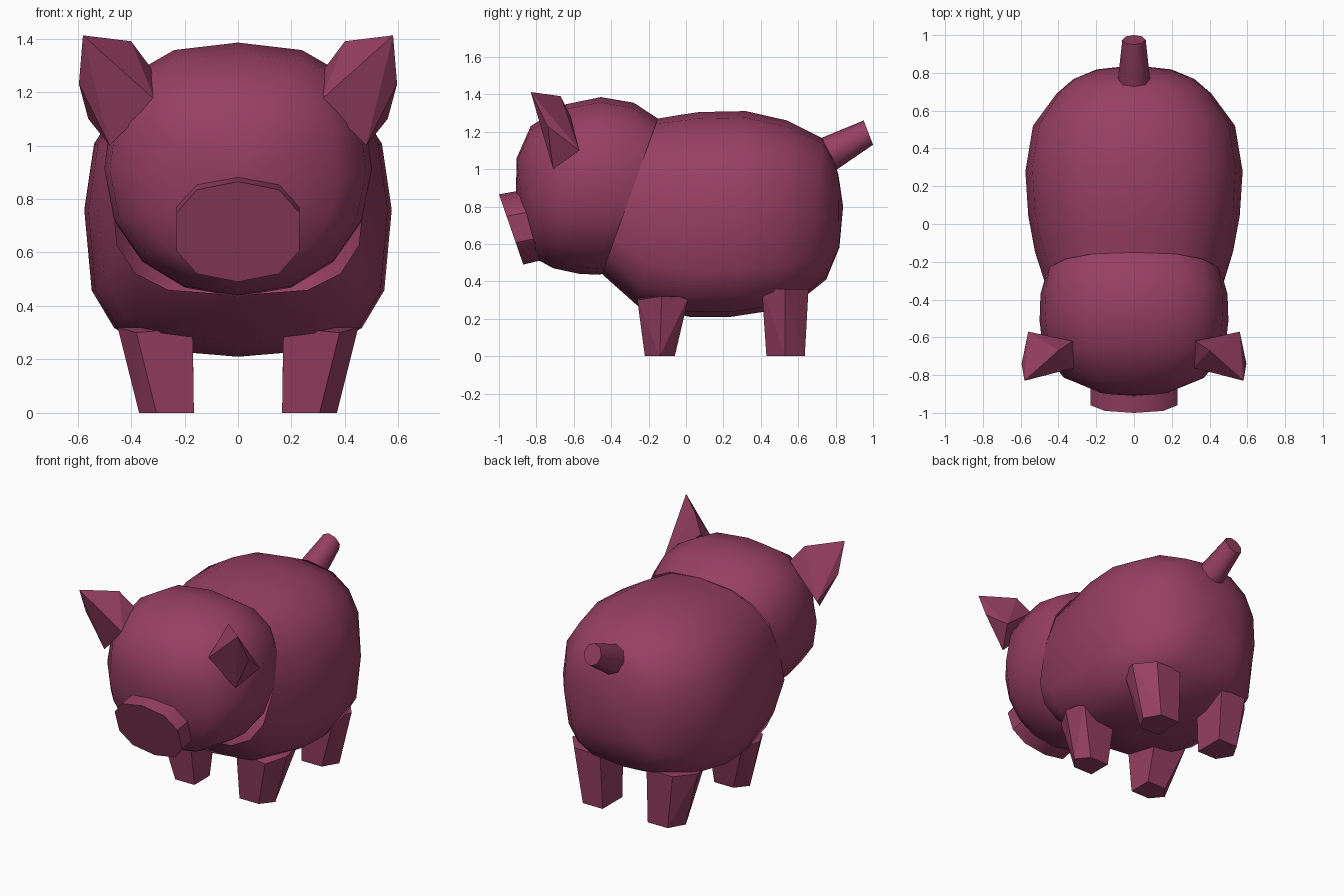
import bpy, bmesh, math

if "Cube" in bpy.data.objects:
    bpy.data.objects.remove(bpy.data.objects["Cube"])

mat = bpy.data.materials.new("dark_pink")
mat.diffuse_color = (0.31, 0.05, 0.122, 1)
mat.use_nodes = True
mat.node_tree.nodes["Principled BSDF"].inputs["Base Color"].default_value = mat.diffuse_color


def finish(name, bm, angle=None):
    bmesh.ops.recalc_face_normals(bm, faces=bm.faces)
    me = bpy.data.meshes.new(name)
    bm.to_mesh(me)
    bm.free()
    me.materials.append(mat)
    ob = bpy.data.objects.new(name, me)
    bpy.context.collection.objects.link(ob)
    if angle:
        bpy.ops.object.select_all(action='DESELECT')
        ob.select_set(True)
        bpy.context.view_layer.objects.active = ob
        bpy.ops.object.shade_smooth_by_angle(angle=math.radians(angle))
    return ob


def power(v, n):
    return math.copysign(abs(v) ** (2 / n), v)


def loft(name, rings, sides, n_top=2.0, n_bot=2.0, tip=None, cap_start=False, angle=None):
    """Skin tilted rounded rings, each (top y, top z, bottom y, bottom z, half width)."""
    bm = bmesh.new()
    loops = []
    for ty, tz, by, bz, w in rings:
        loop = []
        for i in range(sides):
            a = math.pi / 2 + i * math.tau / sides
            s, c = math.sin(a), math.cos(a)
            n = n_top if s > 0 else n_bot
            x = w * power(c, n) if abs(c) > 1e-6 else 0
            t = 0.5 + 0.5 * (power(s, n) if abs(s) > 1e-6 else 0)
            loop.append(bm.verts.new((x, by + (ty - by) * t, bz + (tz - bz) * t)))
        loops.append(loop)
    for a, b in zip(loops, loops[1:]):
        for i in range(sides):
            j = (i + 1) % sides
            bm.faces.new((a[i], a[j], b[j], b[i]))
    if tip:
        v = bm.verts.new((0, *tip))
        for i in range(sides):
            bm.faces.new((loops[-1][i], loops[-1][(i + 1) % sides], v))
    else:
        bm.faces.new(loops[-1])
    if cap_start:
        bm.faces.new(loops[0])
    return finish(name, bm, angle)


def hull(name, points, side):
    bm = bmesh.new()
    for x, y, z in points:
        bm.verts.new((x * side, y, z))
    bmesh.ops.convex_hull(bm, input=bm.verts)
    bmesh.ops.dissolve_limit(bm, angle_limit=math.radians(4), verts=bm.verts, edges=bm.edges)
    return finish(name, bm)


# Body and head share the slanted neck ring
neck = (-.15, 1.27, -.45, .44, .475)
loft("body", [neck,
              (-.03, 1.29, -.26, .27, .525),
              (.07, 1.305, .02, .21, .56),
              (.32, 1.31, .24, .21, .575),
              (.54, 1.26, .50, .25, .535),
              (.73, 1.165, .65, .33, .41),
              (.785, 1.07, .75, .41, .32),
              (.815, .97, .82, .58, .20)],
     16, 2.4, 3.2, tip=(.84, .80), angle=40)
loft("head", [neck,
              (-.28, 1.355, -.46, .435, .495),
              (-.455, 1.385, -.57, .44, .50),
              (-.65, 1.345, -.71, .47, .48),
              (-.83, 1.23, -.80, .52, .37),
              (-.905, 1.06, -.86, .66, .19)],
     16, 2.6, 2.1, tip=(-.91, .86), angle=50)

# Snout and tail
loft("snout", [(-.86, .89, -.74, .52, .24), (-1.0, .865, -.87, .49, .24)],
     10, 2.4, 2.4, angle=40)
loft("tail", [(.64, 1.12, .74, .95, .09), (.72, 1.165, .81, 1.0, .085),
              (.95, 1.26, 1.0, 1.13, .062)],
     8, cap_start=True, angle=50)

# Ears and legs, mirrored
ear = [(.58, -.83, 1.412), (.31, -.76, 1.17), (.48, -.71, 1.0), (.595, -.74, 1.23),
       (.40, -.67, 1.39), (.325, -.62, 1.29), (.56, -.57, 1.10)]
front_leg = [(.165, -.22, 0), (.305, -.22, 0), (.37, -.14, 0), (.305, -.06, 0), (.165, -.06, 0),
             (.17, -.26, .32), (.38, -.26, .30), (.45, -.13, .32), (.42, .015, .32), (.17, .015, .32)]
rear_leg = [(.165, .43, 0), (.31, .43, 0), (.37, .53, 0), (.31, .635, 0), (.165, .635, 0),
            (.17, .41, .36), (.42, .405, .36), (.46, .53, .36), (.36, .655, .36), (.17, .655, .36)]
for side, label in ((1, "left"), (-1, "right")):
    hull("ear_" + label, ear, side)
    hull("front_leg_" + label, front_leg, side)
    hull("rear_leg_" + label, rear_leg, side)
